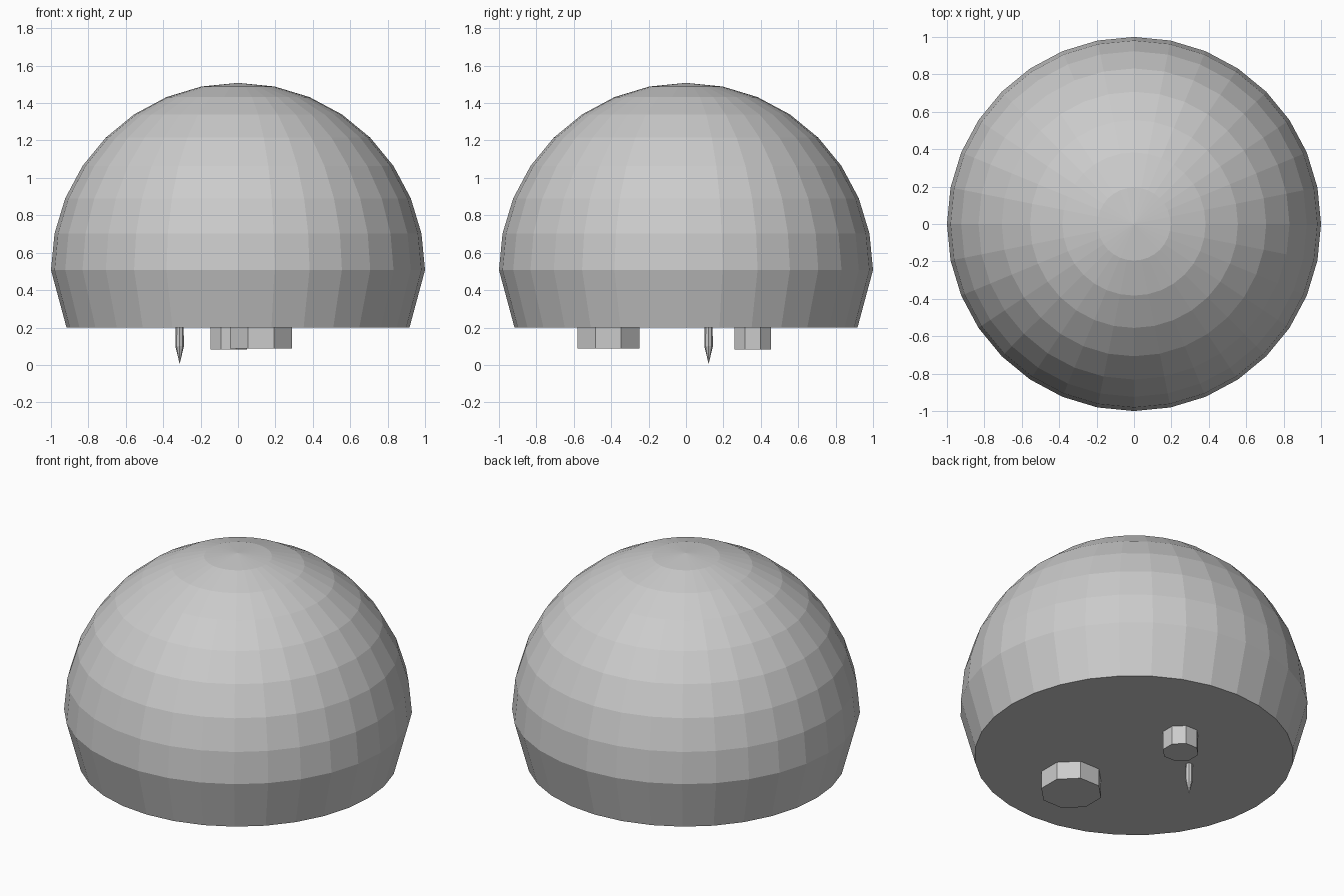
import bpy, bmesh
from math import sin, cos, pi

if "Cube" in bpy.data.objects:
    bpy.data.objects.remove(bpy.data.objects["Cube"])


def lathe(name, profile, sides, centre=(0, 0), turn=0.0):
    """Spin (radius, z) points around a vertical axis; radius 0 makes a tip."""
    bm = bmesh.new()
    rings = []
    for r, z in profile:
        n = sides if r > 0 else 1
        rings.append([bm.verts.new((centre[0] + r * cos(turn + 2 * pi * i / sides),
                                    centre[1] + r * sin(turn + 2 * pi * i / sides), z))
                      for i in range(n)])
    for a, b in zip(rings, rings[1:]):
        for i in range(sides):
            j = (i + 1) % sides
            quad = [a[i % len(a)], a[j % len(a)], b[j % len(b)], b[i % len(b)]]
            bm.faces.new(list(dict.fromkeys(quad)))
    for ring in (rings[0], rings[-1]):
        if len(ring) > 1:
            bm.faces.new(ring)
    bmesh.ops.recalc_face_normals(bm, faces=bm.faces)
    mesh = bpy.data.meshes.new(name)
    bm.to_mesh(mesh)
    bm.free()
    obj = bpy.data.objects.new(name, mesh)
    bpy.context.collection.objects.link(obj)
    return obj


# Dome: faceted hemisphere over one inward-sloping band and a flat base
BASE, MID = 0.2, 0.508
dome = [(0.917, BASE)]
dome += [(cos(k * pi / 16), MID + sin(k * pi / 16)) for k in range(8)]
dome.append((0, MID + 1))
lathe("dome_body", dome, 32)

# Octagonal feet with flats facing the axes
for name, centre, half_width, bottom in (
        ("large_foot", (0.123, -0.415), 0.166, 0.088),
        ("small_foot", (-0.05, 0.357), 0.098, 0.082)):
    r = half_width / cos(pi / 8)
    lathe(name, [(r, bottom), (r, BASE + 0.01)], 8, centre, pi / 8)

# Pointed pin
lathe("pin", [(0, 0.005), (0.023, 0.1), (0.021, BASE + 0.01)], 8, (-0.312, 0.121))
